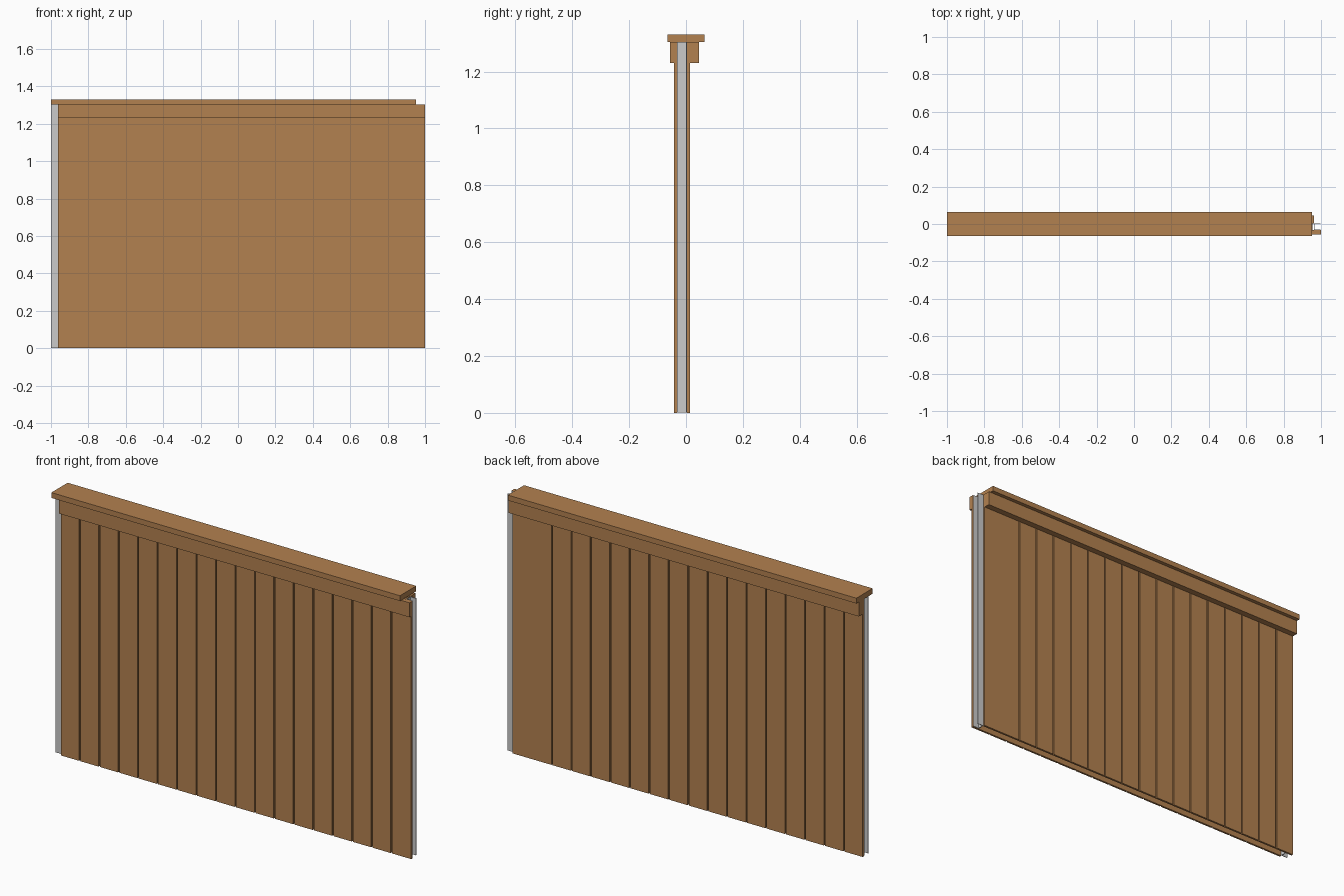
import bpy, bmesh
from mathutils import Vector

if "Cube" in bpy.data.objects:
    bpy.data.objects.remove(bpy.data.objects["Cube"])

wood = bpy.data.materials.new("wood")
wood.diffuse_color = (0.45, 0.22, 0.08, 1)
wood.use_nodes = True
wood.node_tree.nodes["Principled BSDF"].inputs["Base Color"].default_value = wood.diffuse_color


def extrude_profile(name, pts, z0, z1, mat=None):
    """Extrude a closed xy outline from z0 to z1."""
    bm = bmesh.new()
    face = bm.faces.new([bm.verts.new((x, y, z0)) for x, y in pts])
    ext = bmesh.ops.extrude_face_region(bm, geom=[face])["geom"]
    top = [v for v in ext if isinstance(v, bmesh.types.BMVert)]
    bmesh.ops.translate(bm, verts=top, vec=Vector((0, 0, z1 - z0)))
    bmesh.ops.recalc_face_normals(bm, faces=bm.faces)
    mesh = bpy.data.meshes.new(name)
    bm.to_mesh(mesh)
    bm.free()
    if mat:
        mesh.materials.append(mat)
    ob = bpy.data.objects.new(name, mesh)
    bpy.context.collection.objects.link(ob)
    return ob


def box(name, x, y, z, mat=wood):
    pts = [(x[0], y[0]), (x[1], y[0]), (x[1], y[1]), (x[0], y[1])]
    return extrude_profile(name, pts, z[0], z[1], mat)


INNER_F, INNER_B = -0.0316, 0.0035   # inner faces of the two skins
OUTER_F, OUTER_B = -0.042, 0.014     # outer faces of the two skins
END = 0.963                          # recessed end of each skin
TOP = 1.303
PITCH = (1 + END) / 18
GROOVE = 0.007


def board_skin(name, x_start, y_in, y_out, skip=()):
    """Eighteen boards, each with a thin tongue forming the groove."""
    y_tongue = y_in + (y_out - y_in) * 0.25
    for i in range(18):
        a = x_start + i * PITCH
        b = a + PITCH
        if i == 17 or i in skip:
            pts = [(a, y_in), (b, y_in), (b, y_out), (a, y_out)]
        else:
            pts = [(a, y_in), (b, y_in), (b, y_tongue),
                   (b - GROOVE, y_tongue), (b - GROOVE, y_out), (a, y_out)]
        extrude_profile(f"{name}_{i + 1}", pts, 0, TOP, wood)


# Front and back skins, offset lengthwise so neighbouring panels interlock
board_skin("front_board", -END, INNER_F, OUTER_F)
board_skin("back_board", -1, INNER_B, OUTER_B, skip=(16,))

# Fascia strips under the cap, and the cap itself
box("front_fascia", (-END, 1), (-0.056, OUTER_F), (1.23, TOP))
box("back_fascia", (-1, END), (OUTER_B, 0.0456), (1.23, TOP))
box("cap", (-1, 0.953), (-0.065, 0.065), (TOP, 1.33))

# Hidden rails between the skins
for name, z in (("bottom_rail", (0.035, 0.1)), ("middle_rail", (0.625, 0.69))):
    box(name, (-0.955, 0.955), (INNER_F, INNER_B), z)

# Thin metal channels at both ends, open outwards
T = 0.003
for name, s in (("right_channel", 1), ("left_channel", -1)):
    w, e = 0.963, 0.997
    pts = [(w, INNER_F), (e, INNER_F), (e, INNER_F + T), (w + T, INNER_F + T),
           (w + T, INNER_B - T), (e, INNER_B - T), (e, INNER_B), (w, INNER_B)]
    if s < 0:
        e = 1.0
    extrude_profile(name, [(s * x if x < 0.99 else s * e, y) for x, y in pts],
                    0.002, TOP)
